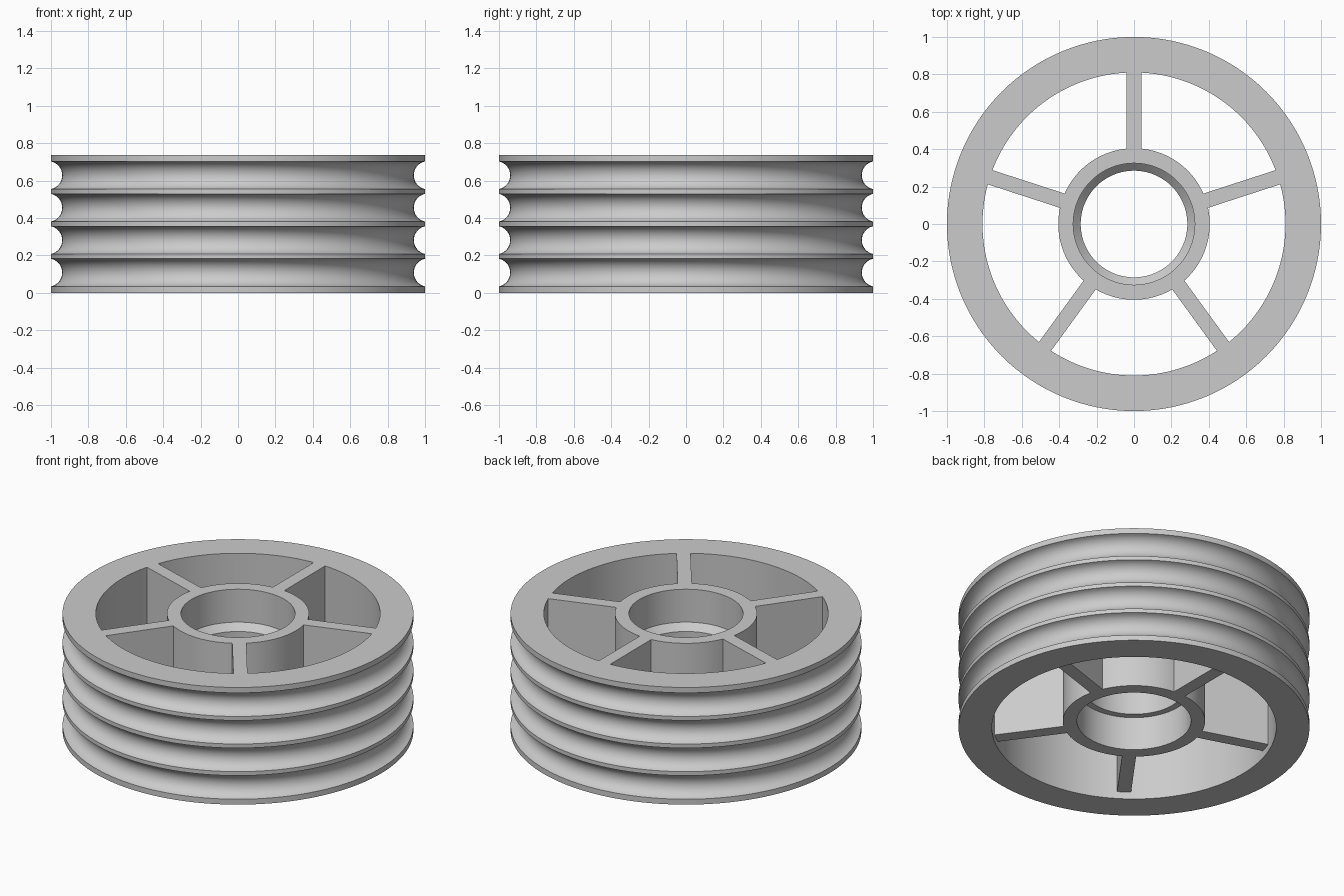
import bpy
import math

if "Cube" in bpy.data.objects:
    bpy.data.objects.remove(bpy.data.objects["Cube"], do_unlink=True)

HEIGHT = 0.737
RECESS = 0.045       # hub and spokes sit above the rim's underside
RIM_IN, HUB_OUT, BORE, LIP = 0.81, 0.405, 0.325, 0.285
SEGMENTS = 128

grey = bpy.data.materials.new("plain grey")
grey.use_nodes = True
colour = (0.6, 0.6, 0.6, 1)
grey.diffuse_color = colour
grey.node_tree.nodes["Principled BSDF"].inputs["Base Color"].default_value = colour


def add_mesh(name, verts, faces):
    mesh = bpy.data.meshes.new(name)
    mesh.from_pydata(verts, [], faces)
    mesh.materials.append(grey)
    obj = bpy.data.objects.new(name, mesh)
    bpy.context.collection.objects.link(obj)
    return obj


def lathe(name, profile):
    """Revolve a closed, counter-clockwise (radius, z) profile about z."""
    n = len(profile)
    verts, faces = [], []
    for i in range(SEGMENTS):
        a = math.tau * i / SEGMENTS
        verts += [(r * math.cos(a), r * math.sin(a), z) for r, z in profile]
        j = (i + 1) % SEGMENTS
        for k in range(n):
            m = (k + 1) % n
            faces.append((i * n + k, j * n + k, j * n + m, i * n + m))
    obj = add_mesh(name, verts, faces)
    bpy.ops.object.select_all(action='DESELECT')
    bpy.context.view_layer.objects.active = obj
    obj.select_set(True)
    bpy.ops.object.shade_smooth_by_angle(angle=math.radians(30))
    return obj


# Rim with four round grooves between thin lands
PITCH, HALF, DEPTH = 0.1735, 0.074, 0.06
radius = (HALF ** 2 + DEPTH ** 2) / (2 * DEPTH)
centre_r = 1 - DEPTH + radius
sweep = math.asin(HALF / radius)
STEPS = 16
rim = [(RIM_IN, 0), (1, 0)]
for g in range(4):
    zc = HEIGHT / 2 + (g - 1.5) * PITCH
    for s in range(STEPS + 1):
        a = sweep * (2 * s / STEPS - 1)
        rim.append((centre_r - radius * math.cos(a), zc + radius * math.sin(a)))
rim += [(1, HEIGHT), (RIM_IN, HEIGHT)]
lathe("grooved_rim", rim)

# Hub with an inner lip, chamfered on its upper side
lathe("hub", [
    (BORE, RECESS), (HUB_OUT, RECESS), (HUB_OUT, HEIGHT), (BORE, HEIGHT),
    (BORE, 0.53), (LIP, 0.49), (LIP, 0.255), (BORE, 0.255),
])

# Five flat spokes
for i in range(5):
    w, r0, r1 = 0.04, HUB_OUT - 0.003, RIM_IN + 0.002
    corners = [(r0, -w), (r1, -w), (r1, w), (r0, w)]
    verts = [(x, y, z) for z in (RECESS, HEIGHT) for x, y in corners]
    faces = [(3, 2, 1, 0), (4, 5, 6, 7)]
    faces += [(k, (k + 1) % 4, (k + 1) % 4 + 4, k + 4) for k in range(4)]
    spoke = add_mesh(f"spoke_{i + 1}", verts, faces)
    spoke.rotation_euler.z = math.radians(90 + 72 * i)
